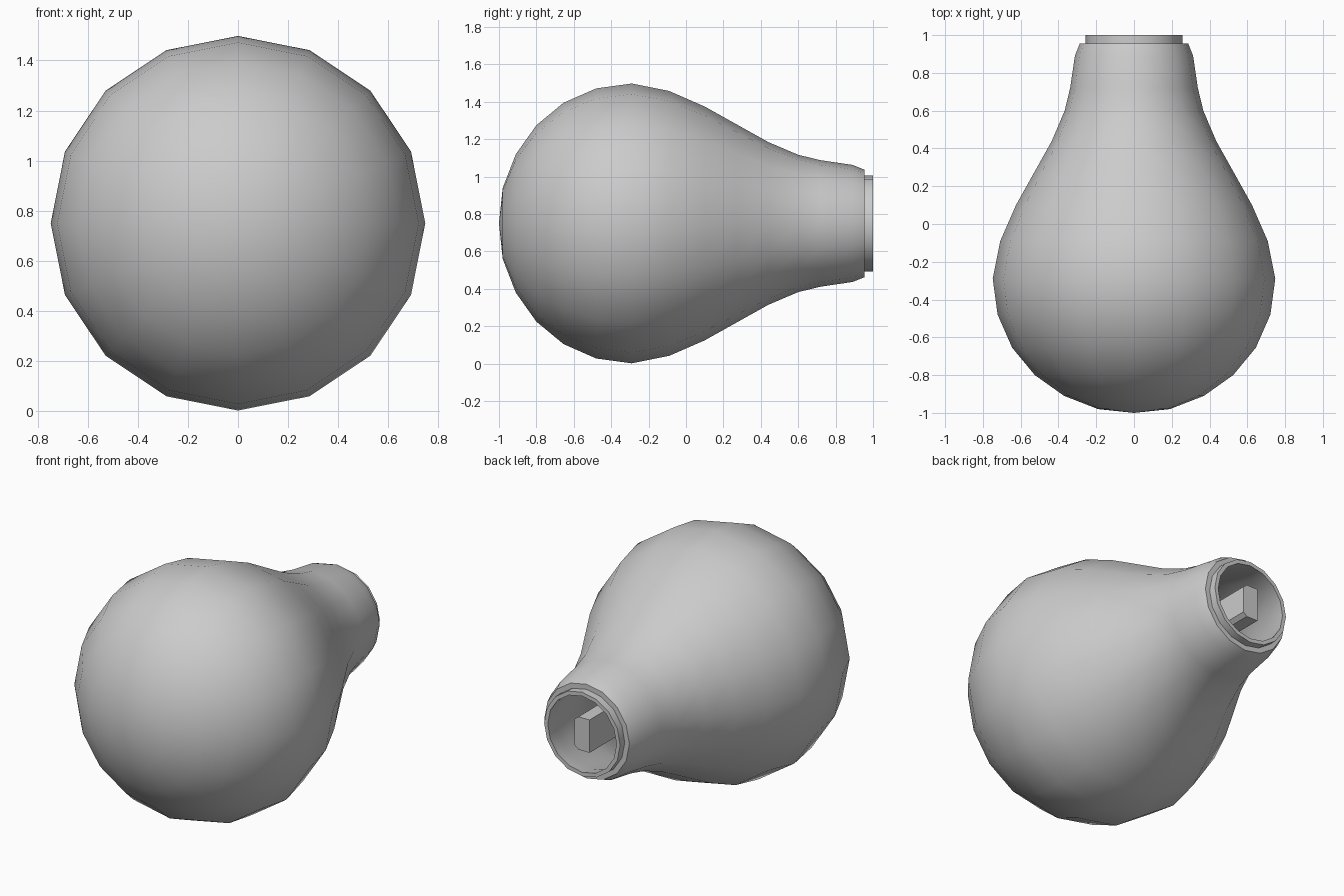
import bpy, bmesh
from math import cos, sin, tau

if "Cube" in bpy.data.objects:
    bpy.data.objects.remove(bpy.data.objects["Cube"])

SIDES, CZ = 16, 0.75


def finish(bm, name):
    bmesh.ops.remove_doubles(bm, verts=bm.verts, dist=1e-4)
    bmesh.ops.recalc_face_normals(bm, faces=bm.faces)
    me = bpy.data.meshes.new(name)
    bm.to_mesh(me)
    bm.free()
    ob = bpy.data.objects.new(name, me)
    bpy.context.collection.objects.link(ob)
    bpy.ops.object.select_all(action='DESELECT')
    ob.select_set(True)
    bpy.context.view_layer.objects.active = ob
    bpy.ops.object.shade_smooth_by_angle(angle=0.6)
    return ob


def revolve(profile, name):
    """Lathe (y, radius) points around the horizontal bulb axis."""
    bm = bmesh.new()
    rings = []
    for y, r in profile:
        rings.append([bm.verts.new((r * cos(tau * i / SIDES), y, CZ + r * sin(tau * i / SIDES)))
                      for i in range(SIDES)])
    for a, b in zip(rings, rings[1:]):
        for i in range(SIDES):
            j = (i + 1) % SIDES
            bm.faces.new((a[i], a[j], b[j], b[i]))
    return finish(bm, name)


# Bulb: outer glass, stepped collar, then the inner wall back to the nose
outer = [(-1, 0), (-.98, .19), (-.91, .37), (-.80, .525), (-.655, .645), (-.48, .722),
         (-.29, .748), (-.09, .708), (.10, .625), (.27, .53), (.44, .435), (.60, .367),
         (.72, .338), (.89, .313), (.955, .287)]
collar = [(.955, .256), (1, .256), (1, .232), (.90, .25)]
inner = [(y * 0.96 - 0.01, r * 0.95) for y, r in reversed(outer[:-2])]
revolve(outer + collar + inner, "bulb")

# Stem: long bar inside the neck, chamfered on one side
section = [(-.05, -.10), (.025, -.10), (.05, -.08), (.05, .08), (.025, .10), (-.05, .10)]
bm = bmesh.new()
face = bm.faces.new([bm.verts.new((x, 1.0, CZ + z)) for x, z in section])
ext = bmesh.ops.extrude_face_region(bm, geom=[face], use_keep_orig=True)
moved = [v for v in ext["geom"] if isinstance(v, bmesh.types.BMVert)]
bmesh.ops.translate(bm, verts=moved, vec=(0, -1.96, 0))
finish(bm, "stem")
